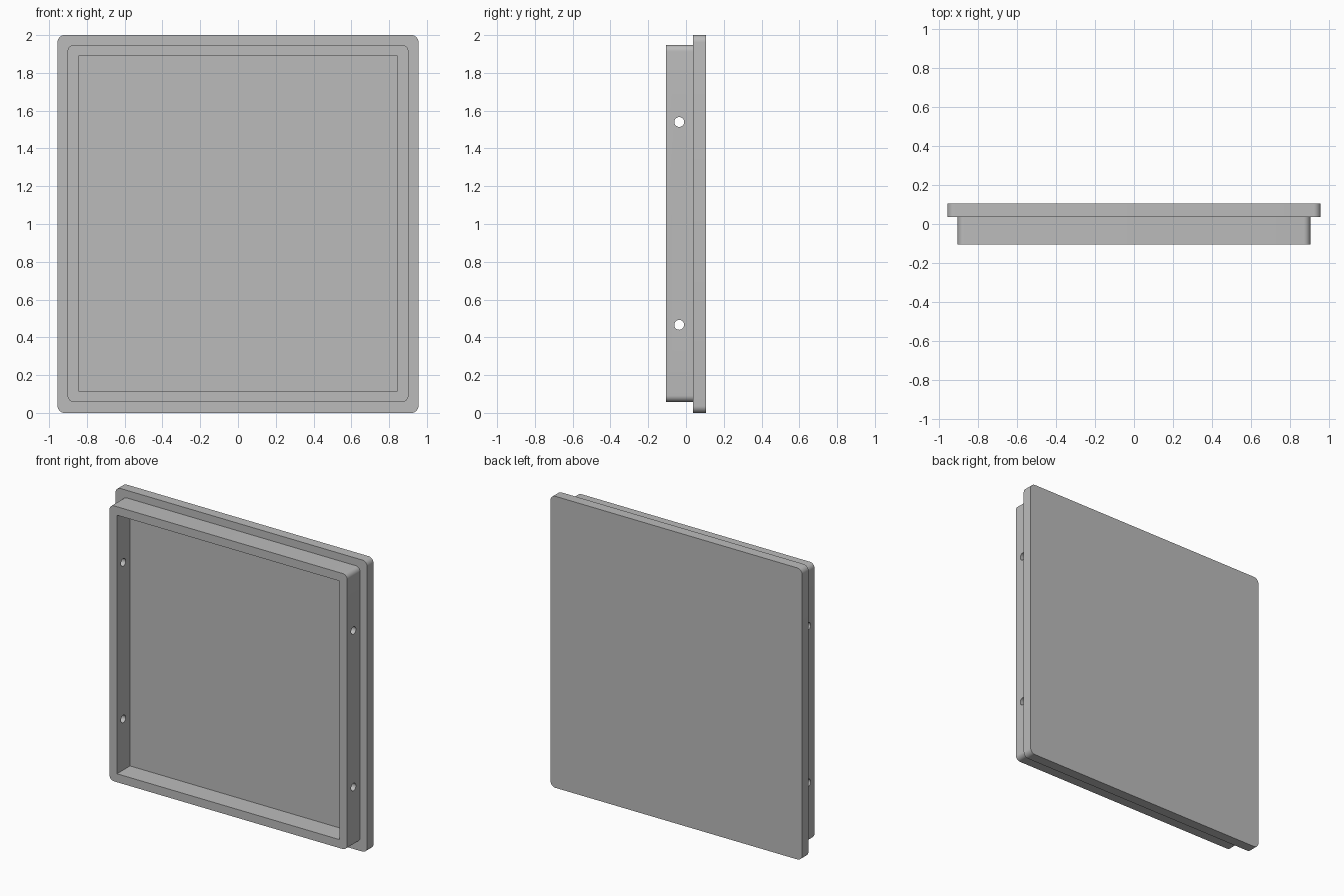
import bpy
import bmesh
from math import radians
from mathutils import Matrix

cube = bpy.data.objects.get("Cube")
if cube:
    bpy.data.objects.remove(cube, do_unlink=True)

# Plain grey material
grey = bpy.data.materials.new("Grey")
grey.use_nodes = True
GREY = (0.5, 0.5, 0.5, 1)
grey.diffuse_color = GREY
grey.node_tree.nodes["Principled BSDF"].inputs["Base Color"].default_value = GREY


def add_object(name, bm):
    mesh = bpy.data.meshes.new(name)
    bm.to_mesh(mesh)
    bm.free()
    mesh.materials.append(grey)
    obj = bpy.data.objects.new(name, mesh)
    bpy.context.collection.objects.link(obj)
    return obj


def slab(name, width, height, front, back, mid_z, radius=0):
    """Upright box whose four corner edges along y may be rounded."""
    bm = bmesh.new()
    bmesh.ops.create_cube(bm, size=1)
    bm.transform(Matrix.Translation((0, (front + back) / 2, mid_z))
                 @ Matrix.Diagonal((width, back - front, height, 1)))
    if radius:
        edges = [e for e in bm.edges
                 if abs(e.verts[0].co.y - e.verts[1].co.y) > 0.01]
        bmesh.ops.bevel(bm, geom=edges, offset=radius, segments=8,
                        profile=0.5, affect='EDGES')
    return add_object(name, bm)


def rod(name, y, z, radius):
    """Round cutter running across the whole width."""
    bm = bmesh.new()
    bmesh.ops.create_cone(bm, cap_ends=True, segments=32, radius1=radius,
                          radius2=radius, depth=2.4)
    bm.transform(Matrix.Translation((0, y, z)) @ Matrix.Rotation(radians(90), 4, 'Y'))
    return add_object(name, bm)


def cut(target, cutter):
    mod = target.modifiers.new("cut", 'BOOLEAN')
    mod.operation = 'DIFFERENCE'
    mod.solver = 'EXACT'
    mod.object = cutter
    select(target)
    bpy.ops.object.modifier_apply(modifier=mod.name)
    bpy.data.objects.remove(cutter, do_unlink=True)


def select(obj):
    bpy.ops.object.select_all(action='DESELECT')
    obj.select_set(True)
    bpy.context.view_layer.objects.active = obj


FRONT, JOINT, BACK = -0.105, 0.036, 0.105

# Back plate
back_plate = slab("back_plate", 1.91, 2.0, JOINT, BACK, 1.0, 0.037)

# Raised frame with an open middle
frame = slab("raised_frame", 1.804, 1.89, FRONT, JOINT, 1.003, 0.034)
cut(frame, slab("opening_cutter", 1.69, 1.774, FRONT - 0.1, JOINT + 0.1, 1.003))

# Screw holes through both side rails
for hole_z in (0.466, 1.54):
    cut(frame, rod("hole_cutter", -0.036, hole_z, 0.026))

for part in (back_plate, frame):
    select(part)
    bpy.ops.object.shade_smooth_by_angle(angle=radians(30))
